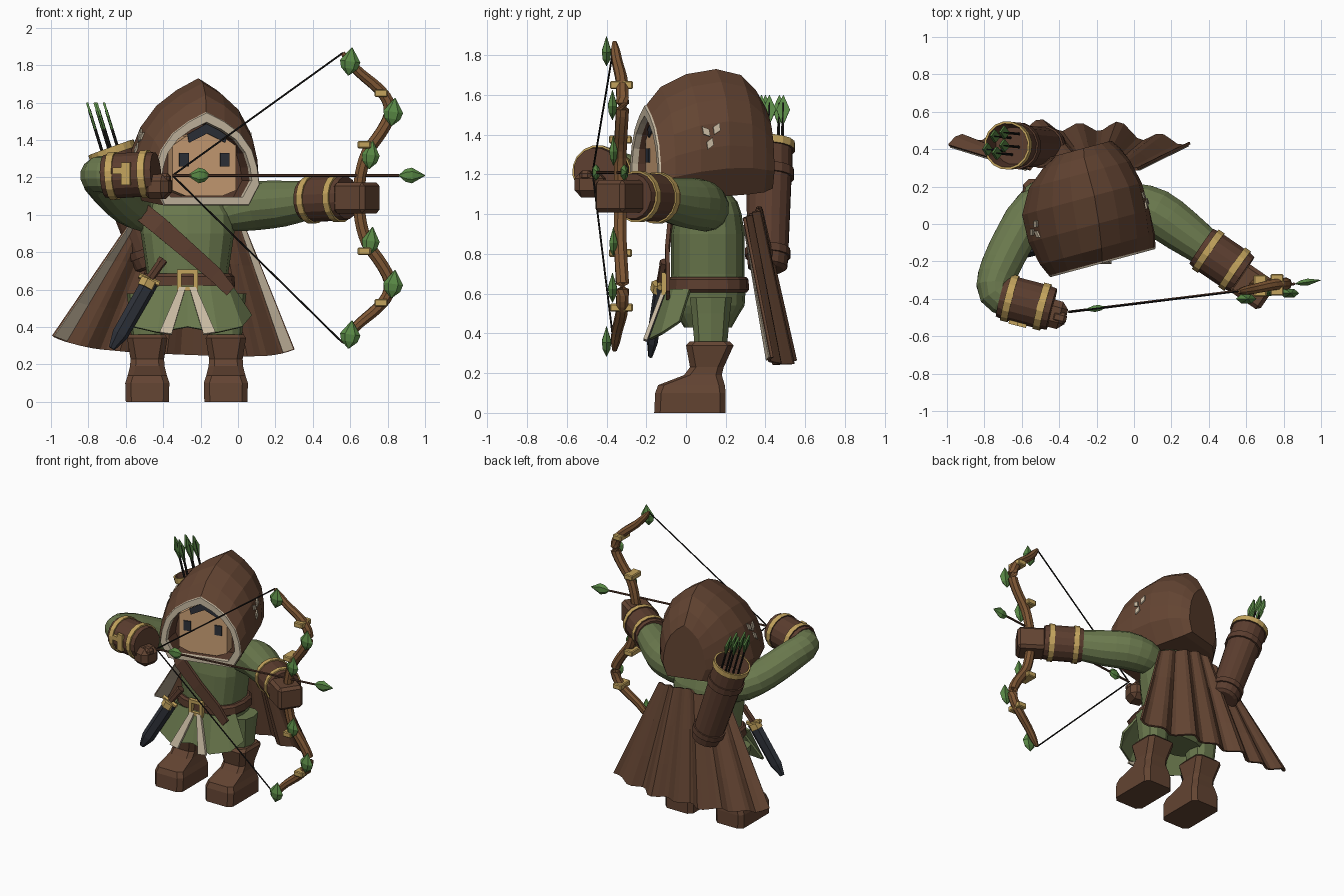
import bpy, bmesh, math
from mathutils import Vector as V, Matrix
from mathutils.bvhtree import BVHTree

if "Cube" in bpy.data.objects:
    bpy.data.objects.remove(bpy.data.objects["Cube"])

def material(name, *rgb):
    m = bpy.data.materials.new(name)
    m.use_nodes = True
    m.diffuse_color = (*rgb, 1)
    m.node_tree.nodes["Principled BSDF"].inputs["Base Color"].default_value = (*rgb, 1)
    return m

brown = material("brown cloth", .125, .058, .032)
leather = material("dark leather", .105, .047, .028)
green = material("moss green", .145, .19, .075)
leafgreen = material("leaf green", .1, .25, .06)
gold = material("gold", .55, .37, .11)
cream = material("cream", .58, .49, .36)
skin = material("skin", .6, .35, .18)
wood = material("bow wood", .21, .095, .035)
steel = material("dark slate", .026, .03, .04)
black = material("string black", .012, .011, .01)

def finish(name, bm, mats):
    bmesh.ops.recalc_face_normals(bm, faces=bm.faces)
    me = bpy.data.meshes.new(name)
    bm.to_mesh(me)
    bm.free()
    for m in mats:
        me.materials.append(m)
    ob = bpy.data.objects.new(name, me)
    bpy.context.collection.objects.link(ob)
    return ob

def loft(name, rings, mats, closed=True, caps=(True, True), slots=None):
    """Skin a list of point rings; slots gives a material per band."""
    bm = bmesh.new()
    vs = [[bm.verts.new(p) for p in r] for r in rings]
    n = len(rings[0])
    for k in range(len(vs) - 1):
        for i in range(n if closed else n - 1):
            j = (i + 1) % n
            f = bm.faces.new((vs[k][i], vs[k][j], vs[k + 1][j], vs[k + 1][i]))
            f.material_index = slots[k] if slots else 0
    for use, r, k in ((caps[0], vs[0], 0), (caps[1], vs[-1], -1)):
        if use and closed:
            bm.faces.new(r).material_index = slots[k] if slots else 0
    return finish(name, bm, mats)

def circle(c, axis, r, n, flat=1):
    q = V(axis).to_track_quat('Z', 'Y')
    turn = math.tau / n
    return [V(c) + q @ V((r * flat * math.cos((i + .5) * turn), r * math.sin((i + .5) * turn), 0)) for i in range(n)]

def tube(name, pts, radii, mat, n=8, flat=1):
    pts = [V(p) for p in pts]
    last = len(pts) - 1
    return loft(name, [circle(p, pts[min(i + 1, last)] - pts[max(i - 1, 0)], radii[i], n, flat)
                       for i, p in enumerate(pts)], [mat])

def smooth_tube(name, pts, mat, n, steps=3):
    """Tube along a spline through (x, y, z, radius) points."""
    p = [V(q) for q in pts]
    p = [2 * p[0] - p[1]] + p + [2 * p[-1] - p[-2]]
    out = []
    for i in range(1, len(p) - 2):
        a, b, c, d = p[i - 1:i + 3]
        for t in (k / steps for k in range(steps)):
            out.append(b + .5 * t * (c - a + t * (2 * a - 5 * b + 4 * c - d + t * (3 * (b - c) + d - a))))
    out.append(p[-2])
    return tube(name, [q.to_3d() for q in out], [q.w for q in out], mat, n)

def rod(name, a, b, r, mat, n=6):
    return tube(name, [a, b], [r, r], mat, n)

def spin(name, a, b, profile, mats, n=16):
    """Profile of (position along a-b, radius, material slot)."""
    a, b = V(a), V(b)
    return loft(name, [circle(a.lerp(b, t), b - a, r, n) for t, r, s in profile], mats,
                slots=[s for t, r, s in profile])

def leaf(name, a, b, r):
    a, b = V(a), V(b)
    return tube(name, [a, a.lerp(b, .25), a.lerp(b, .5), b], [.003, r * .8, r, .002], leafgreen, 6, .5)

def thicken(ob, t):
    s = ob.modifiers.new("thickness", 'SOLIDIFY')
    s.thickness, s.offset = t, 0
    return ob

def plate(name, pts, mat, t=.012):
    bm = bmesh.new()
    bm.faces.new([bm.verts.new(p) for p in pts])
    return thicken(finish(name, bm, [mat]), t)

def ribbon(name, pts, widths, mat, t=.02):
    pts = [V(p) for p in pts]
    side = (pts[-1] - pts[0]).cross(V((0, 1, 0))).normalized()
    return thicken(loft(name, [(p - side * w, p + side * w) for p, w in zip(pts, widths)], [mat], False), t)

def box(name, c, size, mat, yaw=0, bevel=.02):
    bm = bmesh.new()
    bmesh.ops.create_cube(bm, size=1, matrix=Matrix.Translation(c) @ Matrix.Rotation(yaw, 4, 'Z')
                          @ Matrix.Diagonal((*size, 1)))
    if bevel:
        bmesh.ops.bevel(bm, geom=bm.edges[:], offset=bevel, segments=1, affect='EDGES')
    return finish(name, bm, [mat])

CX, CY = -.27, .11

def oval(z, rx, ry, n=16, cx=CX, cy=CY, power=.75):
    out = []
    for i in range(n):
        c, s = math.cos(math.tau * i / n), math.sin(math.tau * i / n)
        out.append((cx + rx * math.copysign(abs(c) ** power, c), cy + ry * math.copysign(abs(s) ** power, s), z))
    return out

# Boots, legs and hips
def boot_ring(z, w, y0, y1, cx):
    b = .03
    half = [(w, y0 + b), (w, y1 - b), (w - b, y1)]
    return ([(cx + w - b, y0, z)] + [(cx + x, y, z) for x, y in half]
            + [(cx - x, y, z) for x, y in reversed(half)] + [(cx - w + b, y0, z)])

for side, cx in (("right", -.485), ("left", -.065)):
    loft(side + "_boot", [boot_ring(*s, cx) for s in (
        (0, .115, -.16, .2), (.1, .118, -.155, .2), (.14, .105, -.14, .195), (.19, .092, -.01, .18),
        (.23, .09, .02, .19), (.34, .108, .0, .24), (.36, .095, .02, .22))], [brown])
    loft(side + "_leg", [oval(z, r, r, 10, cx, .125) for z, r in ((.34, .085), (.5, .1), (.58, .11))], [green])
loft("hips", [oval(.43, .19, .12), oval(.5, .22, .16), oval(.54, .23, .185), oval(.62, .24, .19)], [green])

# Torso, belt and buckle
loft("torso", [oval(.6, .215, .18), oval(.7, .22, .185), oval(.9, .25, .185), oval(1.0, .25, .17),
               oval(1.06, .21, .15), oval(1.12, .12, .1)], [green])
loft("belt", [oval(.605, .24, .195), oval(.62, .255, .207), oval(.67, .25, .205), oval(.685, .235, .193)], [leather])
for dx, dz, sx, sz in ((-.045, 0, .024, .114), (.045, 0, .024, .114), (0, .045, .114, .024), (0, -.045, .114, .024)):
    box("buckle_bar", (CX + dx, -.108, .65 + dz), (sx, .03, sz), gold, bevel=0)
ribbon("chest_strap", [(-.52, -.0, 1.02), (-.42, -.082, .94), (-.27, -.095, .81), (-.12, -.09, .68), (-.04, -.09, .59)],
       [.05, .05, .045, .04, .03], leather)

# Flared front skirt and cream sashes
for s in (-1, 1):
    def at(x, y, z):
        return V((CX + s * x, y, z))
    thicken(loft("skirt_panel", [
        [at(0, -.09, .62), at(.12, -.09, .62), at(.21, -.06, .62), at(.235, .02, .62)],
        [at(0, -.15, .4), at(.16, -.18, .37), at(.29, -.12, .4), at(.34, -.03, .46)]], [green], False), .015)
    plate("sash", [at(.01, -.115, .61), at(.045, -.115, .61), at(.15, -.205, .37), at(.085, -.205, .36)], cream, .02)

# Cape with pleats
def cape_point(s, t):
    top = V((CX + (s - .5) * .58, .29 + .08 * math.sin(math.pi * s), 1.04 - .06 * abs(2 * s - 1)))
    fold = math.sin(s * math.tau * 6) + .5 * math.sin(s * math.tau * 3.3)
    bottom = V((-.99 + 1.29 * s, .42 + .1 * math.sin(math.pi * s),
                .28 + .07 * (1 - s) ** 8 - .05 * s + .05 * s ** 12))
    p = top.lerp(bottom, t)
    p.y += fold * (.01 + .018 * t)
    return p

thicken(loft("cape", [[cape_point(i / 36, t) for i in range(37)] for t in (0, .35, .7, 1)], [brown], False), .015)
for side, ends in (("right", (.002, .055)), ("left", (.955, .998))):
    thicken(loft(side + "_cape_lining", [[cape_point(s, t) - V((0, .012, .004)) for s in ends]
                                         for t in (.05, .35, .7, .99)], [cream], False), .005)

# Hood, turned towards the bow
HEAD = Matrix.Translation((-.25, .1, 0)) @ Matrix.Rotation(math.radians(15), 4, 'Z')

def hood_ring(v, w, top, bottom, shift=0, skew=0):
    half = [(0, 1), (.34, .9), (.64, .77), (.86, .59), (.96, .4), (1, .22), (.8, 0)]
    loop = half + [(-u, z) for u, z in reversed(half[1:])]
    return [HEAD @ V((u * w + shift + skew * z, v, bottom + z * (top - bottom))) for u, z in loop]

rim = hood_ring(-.31, .295, 1.55, 1.05)
hood = loft("hood", [rim, hood_ring(-.24, .318, 1.64, 1.06, -.015, .03), hood_ring(-.11, .335, 1.705, 1.075, -.035, .07),
                     hood_ring(.04, .33, 1.73, 1.09, -.04, .09), hood_ring(.17, .28, 1.7, 1.1, -.01, .06),
                     hood_ring(.25, .215, 1.62, 1.11, .03, .02), hood_ring(.3, .155, 1.53, 1.13, .06)],
            [brown], caps=(False, True))
loft("hood_trim", [rim, hood_ring(-.32, .29, 1.545, 1.055), hood_ring(-.32, .25, 1.495, 1.095),
                   hood_ring(-.29, .245, 1.49, 1.095), hood_ring(-.17, .235, 1.49, 1.095)],
     [cream, leather], caps=(False, True), slots=[0, 0, 0, 1])

# Face, eyes and fringe
def face_ring(v):
    half = [(0, 1.455), (.1, 1.42), (.175, 1.37), (.175, 1.13), (.1, 1.1)]
    return [HEAD @ V((u, v, z)) for u, z in half + [(-u, z) for u, z in reversed(half[1:])]]

loft("face", [face_ring(-.268), face_ring(-.1)], [skin])
skull = BVHTree.FromPolygons([v.co for v in hood.data.vertices], [p.vertices[:] for p in hood.data.polygons])

def on_hood(s, v, z):
    """Point on the hood's side wall at depth v and height z."""
    inward = HEAD.to_3x3() @ V((-s, 0, 0))
    return skull.ray_cast(HEAD @ V((s, v, z)), inward)[0] - inward * .005

for u in (-.113, .113):
    plate("eye", [HEAD @ V((u + a, -.272, 1.295 + b)) for a, b in ((-.026, -.036), (.026, -.036), (.026, .036), (-.026, .036))],
          steel, .008)
for s in (-1, 1):
    plate("fringe", [HEAD @ V((.015 + s * u, -.274, z)) for u, z in ((0, 1.49), (.11, 1.43), (.1, 1.385), (0, 1.435))], steel, .008)
    for v, z, dv, dz in ((-.04, 1.4, .03, .06), (-.06, 1.39, -.04, .05), (-.05, 1.385, -.025, -.06)):
        plate("hood_leaf_mark", [on_hood(s, v + a * dv + b * dz, z + a * dz - b * dv)
                                 for a, b in ((0, 0), (.5, .3), (1, 0), (.5, -.3))], cream, .009)

# Arms, cuffs and fists
smooth_tube("left_arm", [(-.1, .11, 1.0, .09), (0, .1, 1.03, .12), (.12, .06, 1.05, .13), (.25, -.03, 1.06, .122),
                         (.4, -.14, 1.08, .1)], green, 14, 2)
smooth_tube("right_arm", [(-.42, .12, .98, .09), (-.54, .08, 1.03, .11), (-.63, -.06, 1.09, .112), (-.71, -.22, 1.17, .108),
                          (-.745, -.33, 1.21, .1), (-.71, -.385, 1.215, .1), (-.6, -.42, 1.215, .1)], green, 14, 2)
CUFF = [(0, .09, 0), (0, .115, 0), (.1, .12, 0), (.1, .13, 1), (.24, .13, 1), (.24, .122, 0), (.74, .122, 0),
        (.74, .13, 1), (.88, .13, 1), (.88, .12, 0), (1, .115, 0), (1, .07, 0)]
spin("left_cuff", (.36, -.12, 1.08), (.58, -.27, 1.09), CUFF, [leather, gold])
spin("right_cuff", (-.71, -.385, 1.205), (-.44, -.455, 1.22), CUFF, [leather, gold])
box("cuff_emblem", (-.6, -.54, 1.22), (.05, .02, .12), gold, -.25, 0)
box("cuff_emblem_bar", (-.64, -.53, 1.235), (.06, .02, .035), gold, -.25, 0)
box("left_fist", (.635, -.335, 1.09), (.2, .18, .165), brown, -.6)
box("right_fist", (-.43, -.48, 1.15), (.14, .15, .13), brown, -.25, .035)
box("right_thumb", (-.4, -.5, 1.195), (.08, .06, .05), brown, -.25, .015)

# Bow limbs, bindings, leaves and string
MID = 1.09
NOCK = V((-.35, -.47, 1.21))
for s in (1, -1):
    limb = [(.645, -.33, 0, .034), (.655, -.33, .12, .034), (.69, -.33, .24, .034), (.765, -.325, .35, .034),
            (.81, -.32, .44, .034), (.8, -.32, .52, .033), (.745, -.325, .59, .031), (.65, -.345, .67, .028),
            (.595, -.355, .73, .024), (.56, -.36, .775, .012)]
    smooth_tube("bow_limb", [(x, y, MID + s * z, r) for x, y, z, r in limb], wood, 8)
    for x, y, z in ((.675, -.33, .285), (.765, -.325, .56)):
        box("bow_binding", (x, y, MID + s * z), (.07, .115, .04), gold, bevel=.006)
    for x, y, z, r in ((.6, -.4, .73, .055), (.83, -.37, .46, .053), (.71, -.365, .23, .048)):
        leaf("bow_leaf", (x - .01, y, MID + s * z - .075), (x + .01, y, MID + s * z + .075), r)
    rod("bow_string", (.56, -.36, MID + s * .775), NOCK, .005, black)

# Nocked arrow
HEAD_END = V((.86, -.32, 1.21))
rod("arrow_shaft", NOCK, HEAD_END, .008, leather)
leaf("arrow_tip", HEAD_END, (1, -.3, 1.21), .042)
leaf("arrow_fletching", (-.15, -.445, 1.21), (-.27, -.46, 1.21), .042)

# Quiver and spare arrows
LOW, HIGH = V((-.45, .41, .72)), V((-.68, .42, 1.36))
spin("quiver", LOW, HIGH, [(0, .08, 0), (.02, .1, 0), (.1, .105, 0), (.1, .115, 0), (.16, .115, 0), (.16, .105, 0),
                           (.72, .115, 0), (.72, .127, 0), (.79, .127, 0), (.79, .118, 0), (.94, .118, 0), (.94, .13, 1),
                           (1, .13, 1), (1, .118, 0), (.85, .1, 0)], [leather, gold])
for dx, dy in ((-.05, -.03), (-.01, .04), (.04, -.01), (0, -.05), (.04, .06)):
    base = V((-.64 + dx, .42 + dy, 1.22))
    tip = V((-.745 + dx, .43 + dy, 1.56))
    rod("spare_arrow", base, tip, .008, black)
    w = V((0, .034, 0))
    mid = base.lerp(tip, .9)
    plate("spare_fletching", [base.lerp(tip, .65), mid - w, tip + V((-.012, 0, .04)), mid + w], leafgreen)

# Dagger in its sheath
tube("dagger_sheath", [(-.47, -.13, .64), (-.63, -.17, .36), (-.675, -.18, .285)], [.047, .045, .018], steel, 6, .6)
rod("dagger_collar", (-.475, -.128, .65), (-.495, -.135, .61), .047, gold)
rod("dagger_guard", (-.53, -.13, .675), (-.42, -.13, .63), .016, gold)
rod("dagger_grip", (-.47, -.125, .66), (-.41, -.11, .745), .024, leather)
rod("dagger_pommel", (-.415, -.11, .74), (-.4, -.105, .76), .027, leather)
